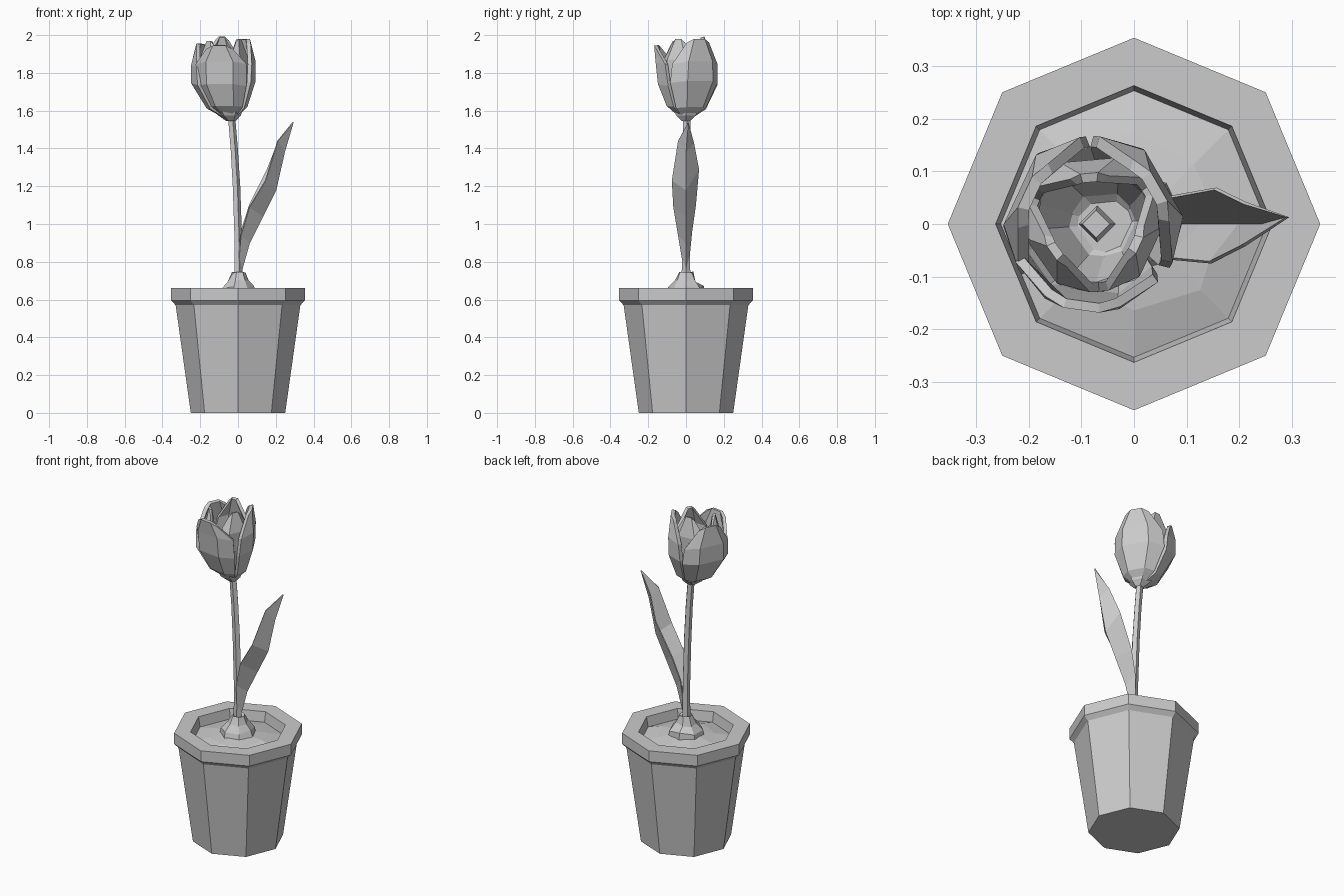
import bpy, bmesh, random
from math import cos, sin, pi, radians
from mathutils import Vector

random.seed(4)
cube = bpy.data.objects.get("Cube")
if cube:
    bpy.data.objects.remove(cube, do_unlink=True)

# One plain grey for everything
grey = bpy.data.materials.new("plain grey")
grey.use_nodes = True
colour = (0.6, 0.6, 0.6, 1)
grey.diffuse_color = colour
grey.node_tree.nodes["Principled BSDF"].inputs["Base Color"].default_value = colour


def finish(name, bm):
    bmesh.ops.remove_doubles(bm, verts=bm.verts, dist=0.0005)
    bmesh.ops.recalc_face_normals(bm, faces=bm.faces)
    mesh = bpy.data.meshes.new(name)
    bm.to_mesh(mesh)
    bm.free()
    mesh.materials.append(grey)
    obj = bpy.data.objects.new(name, mesh)
    bpy.context.collection.objects.link(obj)
    return obj


def skin(bm, rows, closed):
    """Join rows of equal length into quads."""
    rows = [[bm.verts.new(p) for p in row] for row in rows]
    for a, b in zip(rows, rows[1:]):
        n = len(a)
        for i in range(n if closed else n - 1):
            j = (i + 1) % n
            bm.faces.new((a[i], a[j], b[j], b[i]))
    return rows


def ring(radius, z, sides, x=0, y=0, turn=0, jitter=0):
    pts = []
    for i in range(sides):
        a = turn + 2 * pi * i / sides
        r = radius * (1 + random.uniform(-jitter, jitter))
        pts.append(Vector((x + r * cos(a), y + r * sin(a),
                           z + radius * random.uniform(-jitter, jitter))))
    return pts


def lathe(name, rings, cap_start=True, cap_end=True):
    bm = bmesh.new()
    rows = skin(bm, rings, True)
    if cap_start:
        bm.faces.new(rows[0])
    if cap_end:
        bm.faces.new(rows[-1])
    return finish(name, bm)


# Octagonal pot with an overhanging rim
lathe("pot", [ring(r, z, 8) for r, z in
              [(0.25, 0), (0.33, 0.57), (0.354, 0.595), (0.354, 0.66),
               (0.263, 0.66), (0.25, 0.58)]])

# Uneven soil and the bulb poking out of it
lathe("soil", [ring(0.255, 0.6, 8), ring(0.17, 0.62, 8, jitter=0.07),
               ring(0.09, 0.635, 8)], cap_start=False)
lathe("bulb", [ring(0.1, 0.625, 7), ring(0.088, 0.665, 7, jitter=0.1),
               ring(0.055, 0.70, 7, jitter=0.12), ring(0.036, 0.745, 7, jitter=0.15),
               ring(0.015, 0.735, 7)])

# Slender curved stem
lathe("stem", [ring(r, z, 5, x, y) for r, z, x, y in
               [(0.025, 0.64, 0, 0), (0.022, 0.9, 0, 0), (0.022, 1.2, -0.01, 0.002),
                (0.021, 1.4, -0.022, 0.004), (0.021, 1.58, -0.037, 0.005)]])

# Folded leaf: front edge, midrib, back edge
leaf_rows = [
    [(0, -0.01, 0.76), (0.015, 0, 0.74), (0, 0.01, 0.76)],
    [(0.015, -0.04, 0.94), (0.06, 0, 0.9), (0.015, 0.03, 0.96)],
    [(0.06, -0.065, 1.09), (0.13, 0, 1.04), (0.06, 0.05, 1.1)],
    [(0.145, -0.073, 1.23), (0.2, 0, 1.18), (0.155, 0.067, 1.29)],
    [(0.21, -0.04, 1.44), (0.245, 0, 1.38), (0.21, 0.04, 1.43)],
    [(0.292, 0.013, 1.54)] * 3]
bm = bmesh.new()
skin(bm, leaf_rows, False)
bmesh.ops.dissolve_degenerate(bm, dist=0.0005, edges=bm.edges)
leaf = finish("leaf", bm)
mod = leaf.modifiers.new("thickness", "SOLIDIFY")
mod.thickness = 0.006
mod.offset = 0

# Cupped petals: (radius, height, half width in degrees)
OUTER = [(0.025, 1.555, 60), (0.11, 1.615, 60), (0.174, 1.75, 60),
         (0.174, 1.85, 56), (0.15, 1.965, 28)]
FRONT = [(0.025, 1.555, 60), (0.11, 1.625, 60), (0.16, 1.74, 60),
         (0.172, 1.86, 56), (0.172, 1.945, 26)]
INNER = [(0.015, 1.57, 60), (0.08, 1.62, 64), (0.135, 1.76, 64),
         (0.135, 1.87, 52), (0.10, 1.98, 22)]


def petal(name, profile, angle, thickness, lift=0, point=0.012):
    rows = []
    for k, (r, z, half) in enumerate(profile):
        t = k / (len(profile) - 1)
        cx = -0.04 - 0.037 * min(1, 2 * t)
        row = []
        for s in (-1, -0.45, 0.45, 1):
            a = radians(angle + s * half)
            rr = r * (1 - 0.04 * abs(s))
            drop = point * t * (s * s * 2 - 0.4)
            row.append((cx + rr * cos(a), rr * sin(a), z + lift * t - drop))
        rows.append(row)
    bm = bmesh.new()
    skin(bm, rows, False)
    obj = finish(name, bm)
    # Thicken towards the flower's centre
    mesh = obj.data
    face = mesh.polygons[len(mesh.polygons) // 2]
    if face.normal.dot(face.center - Vector((-0.077, 0, face.center.z))) < 0:
        mesh.flip_normals()
    m = obj.modifiers.new("thickness", "SOLIDIFY")
    m.thickness = thickness
    m.offset = -1


petal("front_petal", FRONT, -98, 0.018)
petal("back_left_petal", OUTER, 30, 0.022, 0.015)
petal("back_right_petal", OUTER, 155, 0.022, -0.01)
petal("inner_back_petal", INNER, 95, 0.018, 0.012)
petal("inner_left_petal", INNER, -25, 0.018, 0)
petal("inner_right_petal", INNER, 215, 0.018, -0.01)

# Flower base and pistil
lathe("flower_base", [ring(0.025, 1.545, 6, -0.037), ring(0.06, 1.575, 6, -0.045),
                      ring(0.085, 1.62, 6, -0.055)])
lathe("pistil", [ring(0.03, 1.6, 4, -0.068), ring(0.035, 1.7, 4, -0.07),
                 ring(0.026, 1.74, 4, -0.072)])
